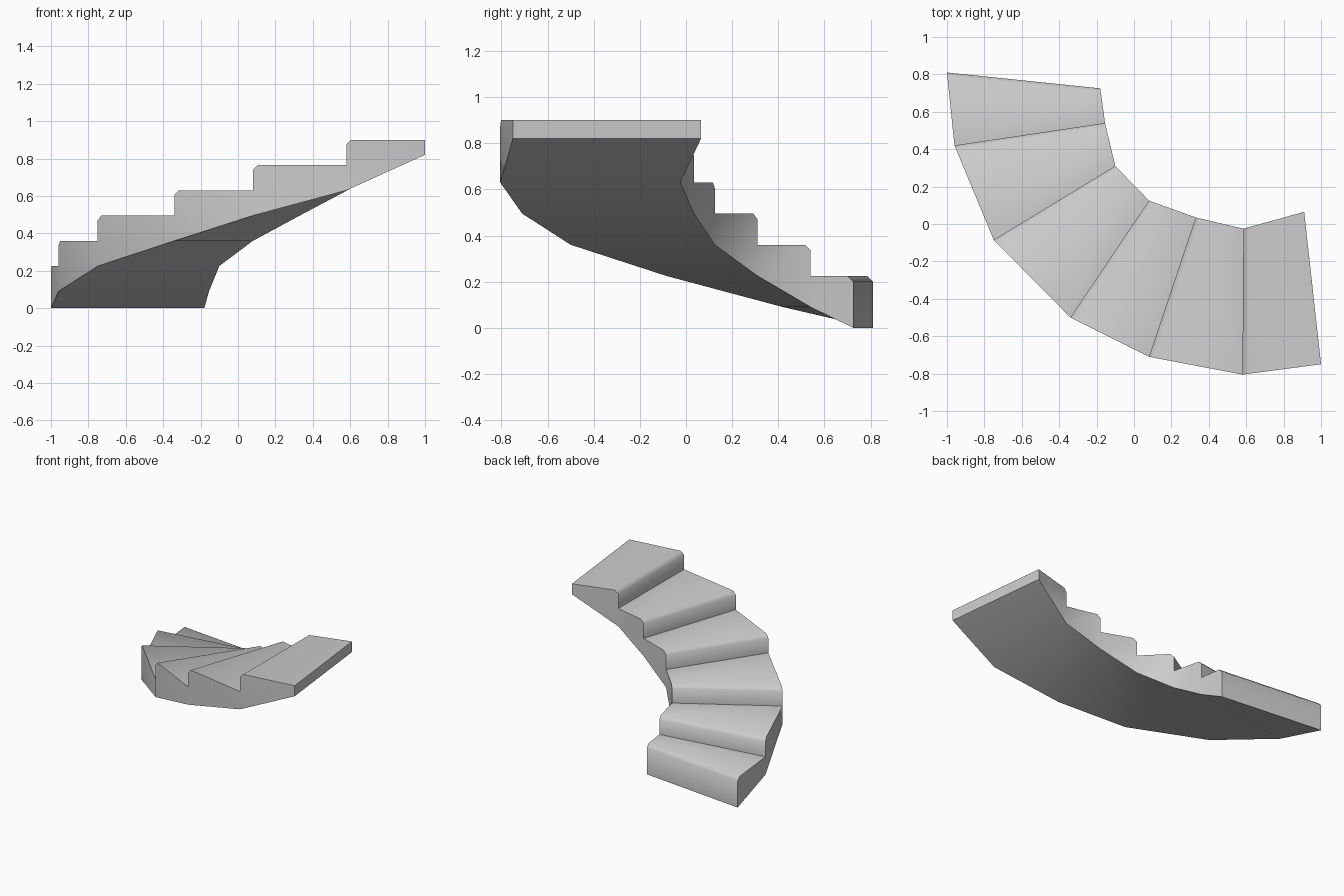
import bpy
import bmesh
import math
from mathutils import Vector

if "Cube" in bpy.data.objects:
    bpy.data.objects.remove(bpy.data.objects["Cube"], do_unlink=True)

# Plan of the riser lines: outer end, inner end, and underside height
OUTER = [(-1, .81), (-.96, .42), (-.75, -.085), (-.34, -.5), (.08, -.71), (.58, -.805), (1, -.75)]
INNER = [(-.18, .725), (-.155, .54), (-.10, .31), (.08, .125), (.33, .035), (.585, -.025), (.91, .065)]
SOFFIT = [0, .09, .225, .36, .495, .63, .82]
RISE = .135
FIRST = .225
CHAMFER = .025
STEPS = len(SOFFIT) - 1

stone = bpy.data.materials.new("light_grey_stone")
stone.use_nodes = True
grey = (.6, .6, .6, 1)
stone.diffuse_color = grey
stone.node_tree.nodes["Principled BSDF"].inputs["Base Color"].default_value = grey

bm = bmesh.new()


def step_outline(line, i):
    """Side outline of one step: underside, back, tread, chamfered nosing, riser."""
    a, b = Vector(line[i]), Vector(line[i + 1])
    riser = (Vector(INNER[i]) - Vector(OUTER[i])).normalized()
    along = (b - a).normalized()
    nose = a + along * CHAMFER / abs(riser.cross(along))
    top = FIRST + RISE * i
    points = [(a, SOFFIT[i]), (b, SOFFIT[i + 1]), (b, top), (nose, top), (a, top - CHAMFER)]
    if i > 0:
        points.append((a, top - RISE))
    return [bm.verts.new((p.x, p.y, z)) for p, z in points]


# Each step: two side walls joined by underside, tread, chamfer and riser
for i in range(STEPS):
    out, inn = step_outline(OUTER, i), step_outline(INNER, i)
    bm.faces.new(out)
    bm.faces.new(inn)
    n = len(out)
    for k in range(n):
        hidden = (k == 1 and i < STEPS - 1) or k == 5
        if not hidden:
            j = (k + 1) % n
            bm.faces.new((out[k], out[j], inn[j], inn[k]))

# Weld the steps into one continuous flight
bmesh.ops.remove_doubles(bm, verts=bm.verts[:], dist=.0005)
bmesh.ops.recalc_face_normals(bm, faces=bm.faces[:])

mesh = bpy.data.meshes.new("curved_staircase")
bm.to_mesh(mesh)
bm.free()
mesh.materials.append(stone)
stairs = bpy.data.objects.new("curved_staircase", mesh)
bpy.context.collection.objects.link(stairs)

# Soft nosings and curved walls, crisp step corners
bpy.ops.object.select_all(action='DESELECT')
stairs.select_set(True)
bpy.context.view_layer.objects.active = stairs
bpy.ops.object.shade_smooth_by_angle(angle=math.radians(50))
